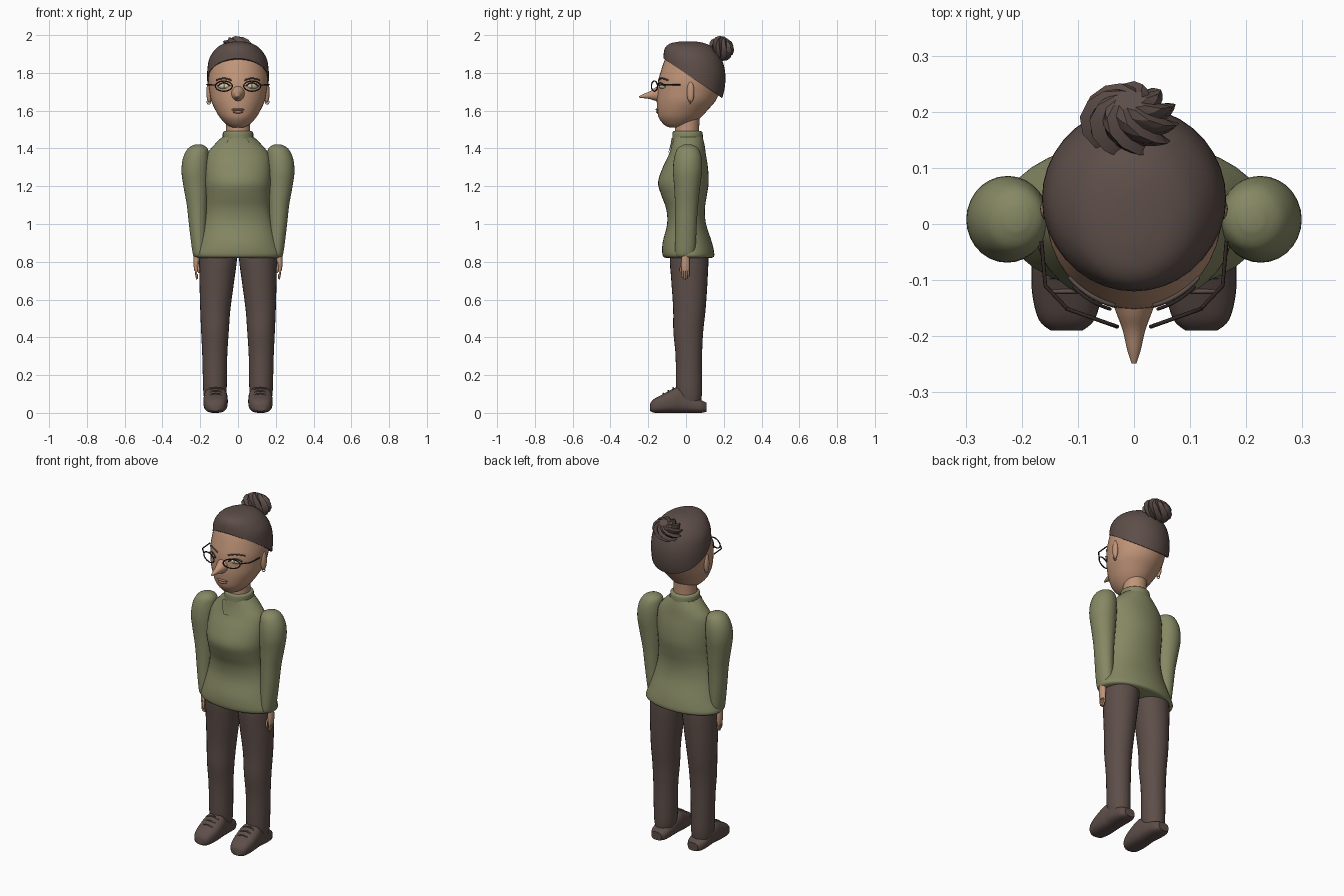
import bpy, bmesh
from math import sin, cos, pi, sqrt, radians, copysign
from mathutils import Vector, Matrix

if "Cube" in bpy.data.objects:
    bpy.data.objects.remove(bpy.data.objects["Cube"], do_unlink=True)


def material(name, r, g, b):
    m = bpy.data.materials.new(name)
    m.use_nodes = True
    m.diffuse_color = (r, g, b, 1)
    bsdf = m.node_tree.nodes["Principled BSDF"]
    bsdf.inputs["Base Color"].default_value = (r, g, b, 1)
    bsdf.inputs["Roughness"].default_value = 0.8
    return m


SKIN = material("skin", 0.53, 0.30, 0.19)
LIP = material("lip", 0.40, 0.20, 0.13)
OLIVE = material("olive_knit", 0.235, 0.245, 0.125)
BROWN = material("dark_brown", 0.11, 0.076, 0.066)
FRAME = material("frame_black", 0.03, 0.02, 0.018)
EYE = material("eye_white", 0.62, 0.58, 0.42)
IRIS = material("iris_green", 0.16, 0.17, 0.08)
PEARL = material("pearl", 0.75, 0.68, 0.58)


def finish(name, bm, mat, angle=45):
    bmesh.ops.recalc_face_normals(bm, faces=bm.faces)
    me = bpy.data.meshes.new(name)
    bm.to_mesh(me)
    bm.free()
    me.materials.append(mat)
    if angle:
        me.shade_smooth()
        me.set_sharp_from_angle(angle=radians(angle))
    ob = bpy.data.objects.new(name, me)
    bpy.context.collection.objects.link(ob)
    return ob


def spline(rings, k=4):
    """Pass a smooth curve through the ring parameters."""
    p = [Vector(r) for r in rings]
    p = [p[0]] + p + [p[-1]]
    out = []
    for a, b, c, d in zip(p, p[1:], p[2:], p[3:]):
        for i in range(k):
            t = i / k
            out.append(b + (c - a) * (t / 2) + (a * 2 - b * 5 + c * 4 - d) * (t * t / 2)
                       + (b * 3 - a - c * 3 + d) * (t ** 3 / 2))
    return out + [p[-1]]


def loft(name, rings, mat, along="z", side=1, n=28, power=1.0, cut=None):
    """Rings are (position, centre x, radius x, centre of other axis, its radius)."""
    bm = bmesh.new()
    loops = []
    for t, ca, ra, cb, rb in spline(rings):
        loop = []
        for i in range(n):
            c, s = cos(2 * pi * i / n), sin(2 * pi * i / n)
            a = side * (ca + ra * copysign(abs(c) ** power, c))
            b = cb + rb * copysign(abs(s) ** power, s)
            loop.append(bm.verts.new((a, b, t) if along == "z" else (a, t, b)))
        loops.append(loop)
    for lo, hi in zip(loops, loops[1:]):
        for i in range(n):
            j = (i + 1) % n
            bm.faces.new((lo[i], lo[j], hi[j], hi[i]))
    bm.faces.new(loops[0])
    bm.faces.new(loops[-1])
    if cut:
        bmesh.ops.bisect_plane(bm, geom=bm.verts[:] + bm.edges[:] + bm.faces[:],
                               plane_co=cut[0], plane_no=cut[1], clear_inner=True)
        bmesh.ops.holes_fill(bm, edges=[e for e in bm.edges if e.is_boundary])
    return finish(name, bm, mat)


def body(profile):
    """Turn (height, half width, front y, back y) into centred rings."""
    return [(z, 0, rx, (f + b) / 2, (b - f) / 2) for z, rx, f, b in profile]


def ball(name, centre, size, mat, turn=0.0):
    bm = bmesh.new()
    bmesh.ops.create_uvsphere(bm, u_segments=20, v_segments=12, radius=1,
                              matrix=Matrix.Translation(centre) @ Matrix.Rotation(turn, 4, "Z")
                              @ Matrix.Diagonal((*size, 1)))
    return finish(name, bm, mat)


def tube(name, points, radius, mat, closed=False):
    cu = bpy.data.curves.new(name, "CURVE")
    cu.dimensions = "3D"
    cu.bevel_depth = radius
    cu.bevel_resolution = 2
    cu.use_fill_caps = True
    sp = cu.splines.new("POLY")
    sp.points.add(len(points) - 1)
    for q, co in zip(sp.points, points):
        q.co = (*co, 1)
    sp.use_cyclic_u = closed
    cu.materials.append(mat)
    ob = bpy.data.objects.new(name, cu)
    bpy.context.collection.objects.link(ob)
    return ob


def face_y(x, lift=0.0):
    return 0.02 - 0.17 * sqrt(1 - (x / 0.157) ** 2) - lift


# Sweater body
sweater = loft("sweater_body", body([
    (0.82, 0.215, -0.105, 0.135), (0.835, 0.238, -0.124, 0.15), (0.9, 0.215, -0.124, 0.138),
    (1.0, 0.184, -0.1, 0.106), (1.08, 0.17, -0.105, 0.1), (1.15, 0.17, -0.13, 0.11),
    (1.22, 0.175, -0.148, 0.12), (1.3, 0.175, -0.123, 0.116), (1.37, 0.163, -0.09, 0.105),
    (1.42, 0.125, -0.075, 0.098), (1.46, 0.085, -0.068, 0.088)]), OLIVE, n=36)

# Rolled collar with a folded front flap
loft("sweater_collar", body([
    (1.42, 0.088, -0.075, 0.092), (1.45, 0.082, -0.073, 0.09),
    (1.485, 0.08, -0.071, 0.087), (1.492, 0.068, -0.062, 0.076)]), OLIVE)
bm = bmesh.new()
bmesh.ops.create_grid(bm, x_segments=10, y_segments=5, size=1)
for v in bm.verts:
    low = 1.38 + 0.07 * max(0, abs(v.co.x) - 0.4) / 0.6
    v.co = (v.co.x * 0.08, -0.11, low + (1.46 - low) * (v.co.y + 1) / 2)
flap = finish("collar_flap", bm, OLIVE)
wrap = flap.modifiers.new("wrap", "SHRINKWRAP")
wrap.target = sweater
wrap.wrap_mode = "ABOVE_SURFACE"
wrap.offset = 0.007

# Neck and head
loft("neck", [(1.44, 0, 0.066, 0.005, 0.066), (1.5, 0, 0.064, 0.005, 0.064),
              (1.6, 0, 0.066, 0.01, 0.066)], SKIN)
loft("head", body([
    (1.512, 0.03, -0.09, -0.03), (1.525, 0.058, -0.115, 0.03), (1.56, 0.093, -0.143, 0.075),
    (1.6, 0.118, -0.152, 0.112), (1.65, 0.141, -0.155, 0.155), (1.7, 0.151, -0.153, 0.178),
    (1.75, 0.157, -0.149, 0.19), (1.8, 0.154, -0.136, 0.188), (1.87, 0.138, -0.112, 0.16),
    (1.92, 0.09, -0.08, 0.12)]), SKIN, n=36)
loft("nose", [
    (-0.12, 0, 0.045, 1.695, 0.05), (-0.16, 0, 0.031, 1.688, 0.036), (-0.19, 0, 0.02, 1.682, 0.021),
    (-0.225, 0, 0.012, 1.677, 0.011), (-0.249, 0, 0.004, 1.673, 0.004)], SKIN, along="y", n=16)
ball("upper_lip", (0, -0.147, 1.606), (0.034, 0.014, 0.007), LIP)
ball("lower_lip", (0, -0.145, 1.593), (0.028, 0.014, 0.008), LIP)

# Swept-back hair, trimmed along a sloping hairline
loft("hair", body([
    (1.62, 0.15, -0.12, 0.17), (1.68, 0.16, -0.12, 0.196), (1.75, 0.164, -0.12, 0.208),
    (1.82, 0.162, -0.12, 0.205), (1.88, 0.15, -0.12, 0.185), (1.93, 0.115, -0.112, 0.148),
    (1.955, 0.075, -0.085, 0.105), (1.965, 0.03, -0.04, 0.06)]), BROWN, n=36,
    cut=((0, -0.118, 1.875), (0, 0.56, 0.83)))

# Hair bun: a tilted ball of twisted, ridged locks
bm = bmesh.new()
place = (Matrix.Translation((-0.008, 0.186, 1.928)) @ Matrix.Rotation(radians(-35), 4, "X")
         @ Matrix.Diagonal((1.2, 0.94, 1.0, 1)))
locks, steps, loops = 9, 4, []
for j in range(1, 9):
    polar, loop = pi * j / 9, []
    for i in range(locks * steps):
        r = 0.075 * (0.74 + 0.26 * (i % steps) / (steps - 1))
        a = 2 * pi * i / (locks * steps) + 0.9 * polar
        co = Vector((r * sin(polar) * cos(a), r * sin(polar) * sin(a), 0.066 * cos(polar)))
        loop.append(bm.verts.new(place @ co))
    loops.append(loop)
for lo, hi in zip(loops, loops[1:]):
    for i in range(len(lo)):
        j = (i + 1) % len(lo)
        bm.faces.new((lo[i], lo[j], hi[j], hi[i]))
bm.faces.new(loops[0])
bm.faces.new(loops[-1])
finish("hair_bun", bm, BROWN, angle=25)

for s, side in ((1, "left"), (-1, "right")):
    # Eyes, lids and brows
    ball(side + "_eye", (s * 0.075, -0.122, 1.73), (0.033, 0.015, 0.016), EYE, s * 0.52)
    ball(side + "_iris", (s * 0.073, -0.133, 1.73), (0.012, 0.006, 0.012), IRIS, s * 0.52)
    span = [i / 8 for i in range(9)]
    tube(side + "_eyelid", [(s * (0.042 + 0.066 * t), face_y(0.042 + 0.066 * t, 0.008),
                             1.73 + 0.018 * sin(pi * t)) for t in span], 0.003, FRAME)
    tube(side + "_eyebrow", [(s * (0.035 + 0.08 * t), face_y(0.035 + 0.08 * t, -0.001),
                              1.757 + 0.014 * sin(pi * (0.1 + 0.8 * t))) for t in span], 0.004, BROWN)

    # Glasses
    ring = [2 * pi * i / 24 for i in range(24)]
    tube(side + "_glasses_rim", [(s * (0.075 + 0.045 * cos(a)), -0.167 + 0.016 * cos(a),
                                  1.73 + 0.027 * sin(a)) for a in ring], 0.0035, FRAME, True)
    tube(side + "_glasses_temple", [(s * 0.119, -0.151, 1.735), (s * 0.158, -0.11, 1.738),
                                    (s * 0.165, -0.03, 1.738)], 0.0035, FRAME)

    # Ears and earrings
    ball(side + "_ear", (s * 0.153, 0.024, 1.698), (0.014, 0.02, 0.057), SKIN, -s * 0.2)
    tube(side + "_earring", [(s * (0.154 + 0.01 * cos(a)), 0.02, 1.645 + 0.011 * sin(a))
                             for a in ring], 0.0025, PEARL, True)

    # Puffed sleeve
    loft(side + "_sleeve", [
        (0.825, 0.205, 0.02, -0.005, 0.035), (0.838, 0.203, 0.035, -0.005, 0.05),
        (0.9, 0.207, 0.041, -0.003, 0.055), (1.0, 0.212, 0.048, 0, 0.057),
        (1.1, 0.216, 0.055, 0.003, 0.061), (1.2, 0.222, 0.067, 0.006, 0.069),
        (1.28, 0.226, 0.073, 0.008, 0.077), (1.35, 0.222, 0.069, 0.01, 0.073),
        (1.4, 0.213, 0.052, 0.01, 0.055), (1.42, 0.21, 0.02, 0.01, 0.022)], OLIVE, side=s)

    # Hand with fingers and thumb
    loft(side + "_palm", [(0.75, 0.22, 0.011, -0.003, 0.021), (0.79, 0.221, 0.015, -0.003, 0.023),
                          (0.85, 0.218, 0.017, -0.003, 0.02)], SKIN, side=s, n=14)
    for i, tip in enumerate((0.718, 0.708, 0.712, 0.726)):
        y = -0.019 + 0.0105 * i
        tube(f"{side}_finger_{i + 1}", [(s * 0.22, y, 0.76), (s * 0.222, y, 0.735),
                                        (s * 0.216, y, tip)], 0.0055, SKIN)
    tube(side + "_thumb", [(s * 0.214, -0.016, 0.795), (s * 0.208, -0.028, 0.765),
                           (s * 0.207, -0.027, 0.74)], 0.006, SKIN)

    # Trouser leg
    loft(side + "_trouser_leg", [
        (0.06, 0.122, 0.054, 0.018, 0.062), (0.12, 0.122, 0.062, 0.016, 0.069),
        (0.3, 0.123, 0.066, 0.015, 0.07), (0.43, 0.122, 0.073, 0.012, 0.079),
        (0.55, 0.12, 0.08, 0.018, 0.086), (0.7, 0.112, 0.092, 0.018, 0.096),
        (0.82, 0.105, 0.1, 0.016, 0.102), (0.9, 0.105, 0.095, 0.015, 0.09)], BROWN, side=s)

    # Shoe with laces
    loft(side + "_shoe", [
        (-0.19, 0.12, 0.028, 0.03, 0.02), (-0.17, 0.12, 0.05, 0.037, 0.036),
        (-0.12, 0.119, 0.063, 0.05, 0.05), (-0.06, 0.118, 0.064, 0.066, 0.066),
        (-0.03, 0.118, 0.061, 0.067, 0.067), (0.03, 0.12, 0.057, 0.045, 0.045),
        (0.08, 0.12, 0.05, 0.034, 0.034), (0.108, 0.12, 0.033, 0.03, 0.024)],
        BROWN, along="y", side=s, power=0.75)
    for i in range(3):
        tube(f"{side}_lace_{i + 1}", [
            (s * (0.118 + 0.036 * t), -0.12 + 0.026 * i, 0.103 + 0.015 * i - 0.012 * t * t)
            for t in (-1, -0.5, 0, 0.5, 1)], 0.004, BROWN)
